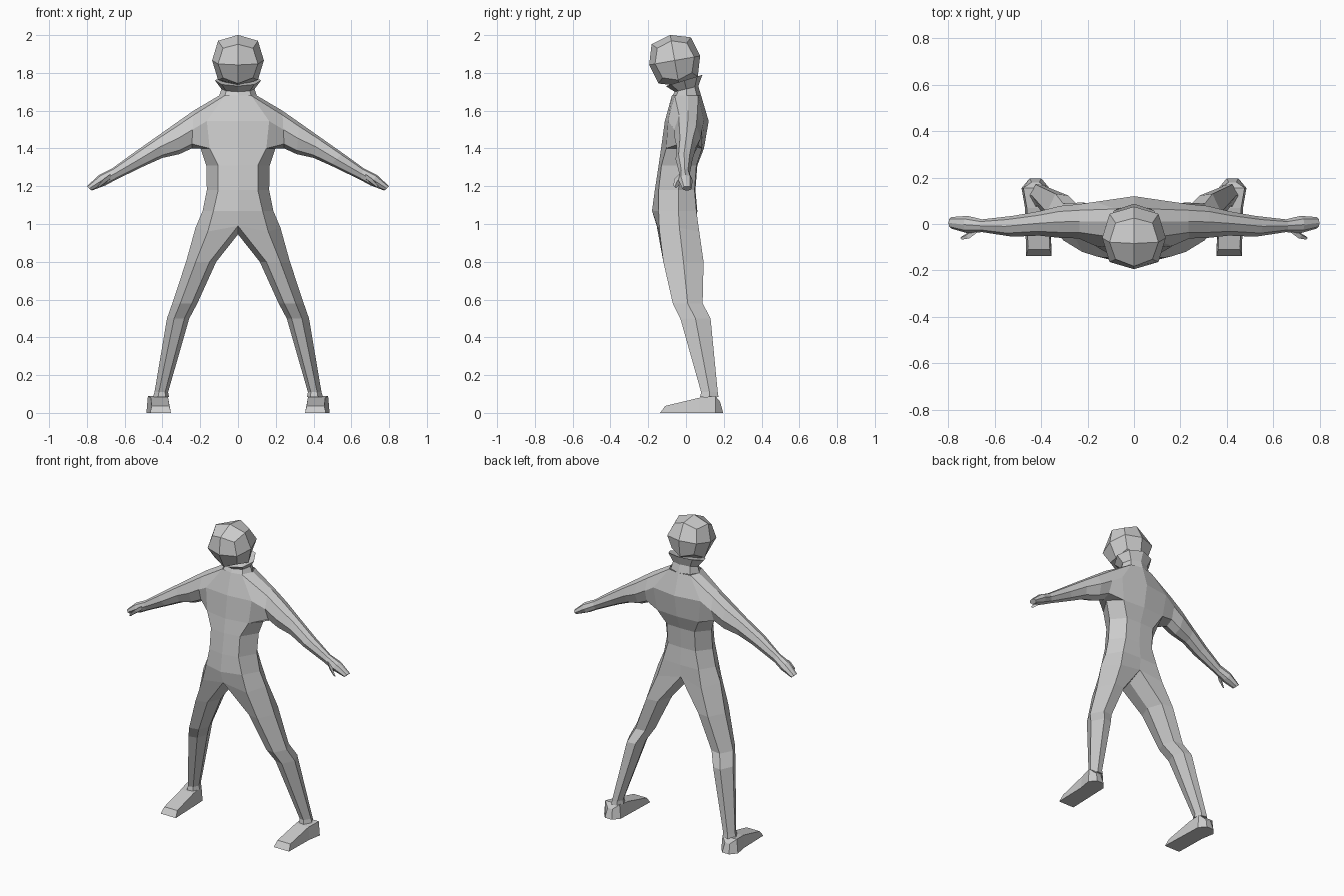
import bpy, bmesh, math
from mathutils import Vector

if "Cube" in bpy.data.objects:
    bpy.data.objects.remove(bpy.data.objects["Cube"])

grey = bpy.data.materials.new("plain_grey")
grey.diffuse_color = (0.6, 0.6, 0.6, 1)
grey.use_nodes = True
grey.node_tree.nodes["Principled BSDF"].inputs["Base Color"].default_value = grey.diffuse_color


def finish(name, bm, mirror=True):
    """Turn a bmesh into an object, mirrored across x = 0 if wanted."""
    bmesh.ops.recalc_face_normals(bm, faces=bm.faces[:])
    me = bpy.data.meshes.new(name)
    bm.to_mesh(me)
    bm.free()
    me.materials.append(grey)
    ob = bpy.data.objects.new(name, me)
    bpy.context.collection.objects.link(ob)
    if mirror:
        m = ob.modifiers.new("mirror", 'MIRROR')
        m.merge_threshold = 0.002
    return ob


def ring(bm, pts):
    return [bm.verts.new(p) for p in pts]


def bridge(bm, a, b, closed=True, skip=()):
    n = len(a)
    for i in range(n if closed else n - 1):
        if i not in skip:
            j = (i + 1) % n
            bm.faces.new((a[i], a[j], b[j], b[i]))


def loft(name, sections, mirror=True):
    bm = bmesh.new()
    rs = [ring(bm, s) for s in sections]
    for a, b in zip(rs, rs[1:]):
        bridge(bm, a, b)
    bm.faces.new(rs[0])
    bm.faces.new(rs[-1])
    return finish(name, bm, mirror)


# ---- body: half torso, arm and leg in one skin ----
bm = bmesh.new()


def half(z, f, fs, s, bs, b, zs=0):
    """Half section: front centre, front side, side, back side, back centre."""
    return ring(bm, [(0, f, z), (*fs, z), (*s, z + zs), (*bs, z), (0, b, z)])


neck = half(1.68, -.075, (.07, -.06), (.10, .01), (.075, .065), .08)
chest = half(1.545, -.112, (.165, -.095), (.2, 0), (.17, .095), .12)
ribs = half(1.40, -.132, (.15, -.105), (.205, -.01), (.15, .085), .095, .02)
waist = half(1.31, -.145, (.105, -.13), (.168, -.025), (.10, .055), .06)
belly = half(1.18, -.165, (.105, -.145), (.165, -.04), (.10, .045), .05)
pelvis = half(1.07, -.18, (.13, -.145), (.187, -.04), (.13, .055), .06)
bridge(bm, neck, chest, False, (1, 2))      # the side is left open for the arm
bridge(bm, chest, ribs, False, (1, 2))
for a, b in ((ribs, waist), (waist, belly), (belly, pelvis)):
    bridge(bm, a, b, False)
bm.verts.remove(chest[2])

# arm: eight-sided sections given by top, bottom, front and back
arm_stations = [
    ((.235, 1.60), (.245, 1.40), -.062, .085),
    ((.325, 1.537), (.31, 1.37), -.06, .078),
    ((.42, 1.47), (.40, 1.35), -.05, .055),
    ((.555, 1.375), (.49, 1.31), -.055, .035),
    ((.665, 1.295), (.645, 1.235), -.035, .02),
    ((.735, 1.26), (.70, 1.205), -.04, .035),
    ((.80, 1.20), (.775, 1.177), -.02, .03),
]
prev = [ribs[1], ribs[2], ribs[3], chest[3], neck[3], neck[2], neck[1], chest[1]]
for (tx, tz), (bx, bz), yf, yb in arm_stations:
    mid = (yf + yb) / 2

    def at(h, w):
        y = mid + w * (yb - yf) / 2
        return (bx + (tx - bx) * h, y, bz + (tz - bz) * h)
    cur = ring(bm, [at(.12, -.65), at(0, 0), at(.12, .65), at(.5, 1),
                    at(.88, .65), at(1, 0), at(.88, -.65), at(.5, -1)])
    bridge(bm, prev, cur)
    prev = cur
bm.faces.new(prev)

# hip and leg: six-sided sections
hip = ring(bm, [(0, -.155, .99), (.16, -.14, .96), (.225, -.035, .98),
                (.16, .07, .96), (0, .055, .99), (0, -.04, .945)])
bridge(bm, pelvis, hip[:5], False)
leg_stations = [  # z, inner x, outer x, front y, back y
    (.80, .115, .275, -.12, .093),
    (.58, .215, .348, -.07, .088),
    (.50, .258, .376, -.03, .13),
    (.11, .37, .442, .08, .168),
    (.085, .365, .45, .075, .172),
]
prev = hip
for z, xi, xo, yf, yb in leg_stations:
    w, d, my = xo - xi, yb - yf, (yf + yb) / 2
    cur = ring(bm, [(xi + .22 * w, yf + .08 * d, z), (xi + .68 * w, yf, z),
                    (xo, my, z), (xi + .68 * w, yb, z),
                    (xi + .2 * w, yb - .05 * d, z), (xi, my, z)])
    bridge(bm, prev, cur)
    prev = cur
bm.faces.new(prev)
finish("body", bm)

# ---- feet: box sections from heel to toe ----
foot = [  # y at floor, y at top, inner x, outer x, top z
    (.197, .18, .40, .45, .06),
    (.155, .155, .365, .485, .09),
    (.07, .07, .362, .47, .08),
    (-.137, -.11, .355, .465, .037),
]
loft("foot", [[(xi, y, 0), (xo, y, 0), (xo - .008, yt, z), (xi + .008, yt, z)]
              for y, yt, xi, xo, z in foot])

# ---- thumbs ----
loft("thumb", [[(x - r, y, z), (x, y - r, z + r), (x + r, y, z), (x, y + r, z - r)]
               for x, y, z, r in ((.675, -.022, 1.25, .014), (.71, -.048, 1.225, .014),
                                  (.742, -.06, 1.195, .007))])


# ---- neck with flared, tilted collar ----
def oval(rx, yf, yb, zf, zb):
    pts = []
    for i in range(8):
        a = math.tau * i / 8
        t = (1 - math.cos(a)) / 2
        pts.append((rx * math.sin(a), yf + (yb - yf) * t, zf + (zb - zf) * t))
    return pts


loft("neck_collar", [oval(.10, -.075, .08, 1.675, 1.68),
                     oval(.088, -.06, .065, 1.70, 1.73),
                     oval(.122, -.107, .087, 1.73, 1.79),
                     oval(.075, -.06, .05, 1.745, 1.77)], False)

# ---- head: cube rounded by one subdivision, tilted forward ----
bm = bmesh.new()
bmesh.ops.create_cube(bm, size=2)
bmesh.ops.subdivide_edges(bm, edges=bm.edges[:], cuts=1, use_grid_fill=True)
for v in bm.verts:
    corners = sum(abs(c) > .5 for c in v.co)
    v.co *= {1: 1.0, 2: .77, 3: .58}[corners] * .137
head = finish("head", bm, False)
head.rotation_euler.x = math.radians(10)
head.location = (0, -.06, 1.866)
